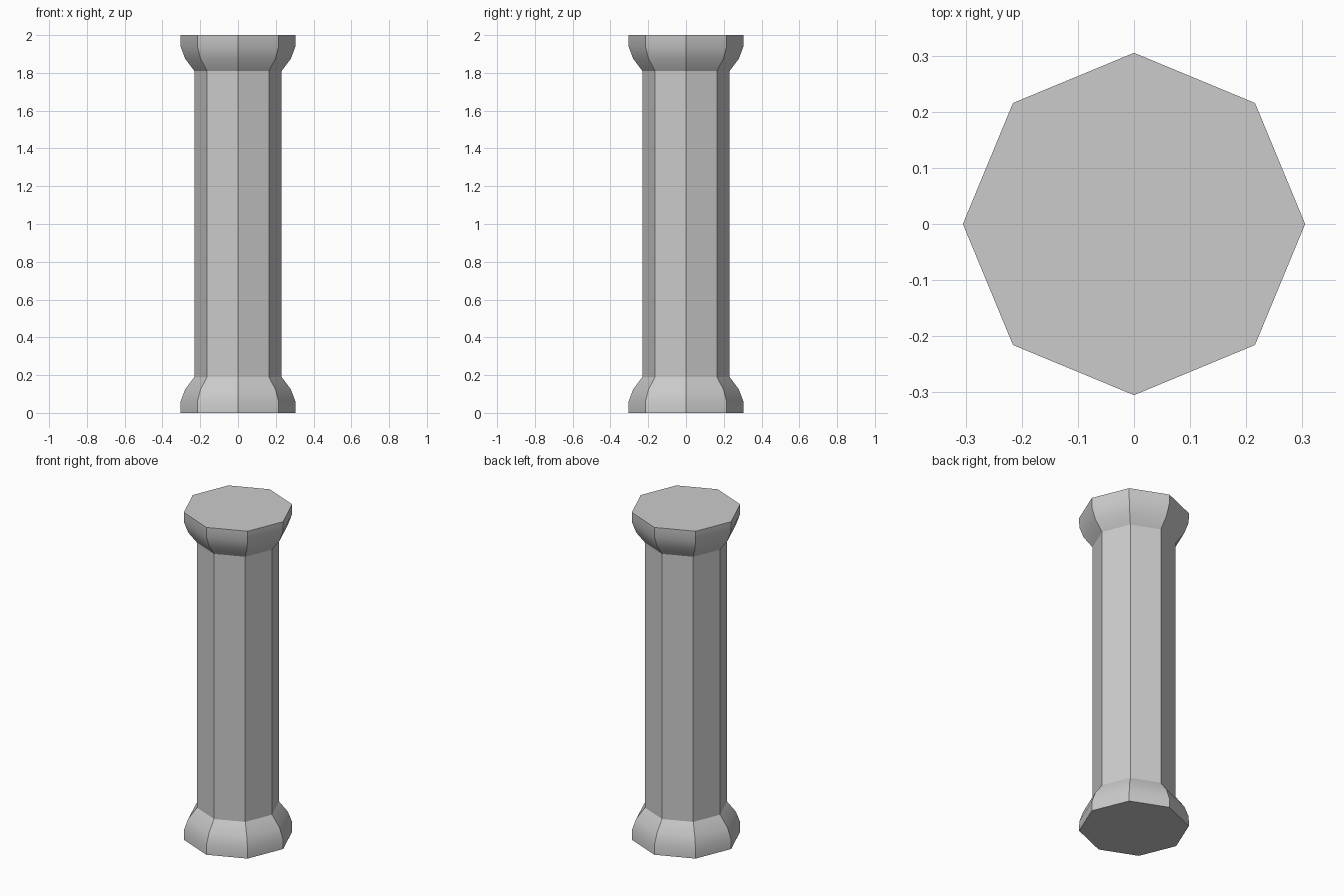
import bpy, bmesh
from math import cos, sin, pi, radians

if "Cube" in bpy.data.objects:
    bpy.data.objects.remove(bpy.data.objects["Cube"])

SIDES = 8
HEIGHT = 2.0

# Flared foot profile (radius, height), mirrored to make the capital
foot = [(0.305, 0.0), (0.304, 0.06), (0.28, 0.125), (0.231, 0.19)]
profile = foot + [(r, HEIGHT - z) for r, z in reversed(foot)]

bm = bmesh.new()

# Octagonal rings with corners on the axes
rings = [[bm.verts.new((r * cos(2 * pi * i / SIDES), r * sin(2 * pi * i / SIDES), z))
          for i in range(SIDES)] for r, z in profile]

# Side walls
for low, high in zip(rings, rings[1:]):
    for i in range(SIDES):
        j = (i + 1) % SIDES
        bm.faces.new((low[i], low[j], high[j], high[i]))

# Bottom and top caps
bm.faces.new(rings[0][::-1])
bm.faces.new(rings[-1])

mesh = bpy.data.meshes.new("column")
bm.to_mesh(mesh)
bm.free()
column = bpy.data.objects.new("column", mesh)
bpy.context.collection.objects.link(column)

# Smooth along the flares, crisp octagon corners
bpy.context.view_layer.objects.active = column
column.select_set(True)
bpy.ops.object.shade_smooth_by_angle(angle=radians(30))
